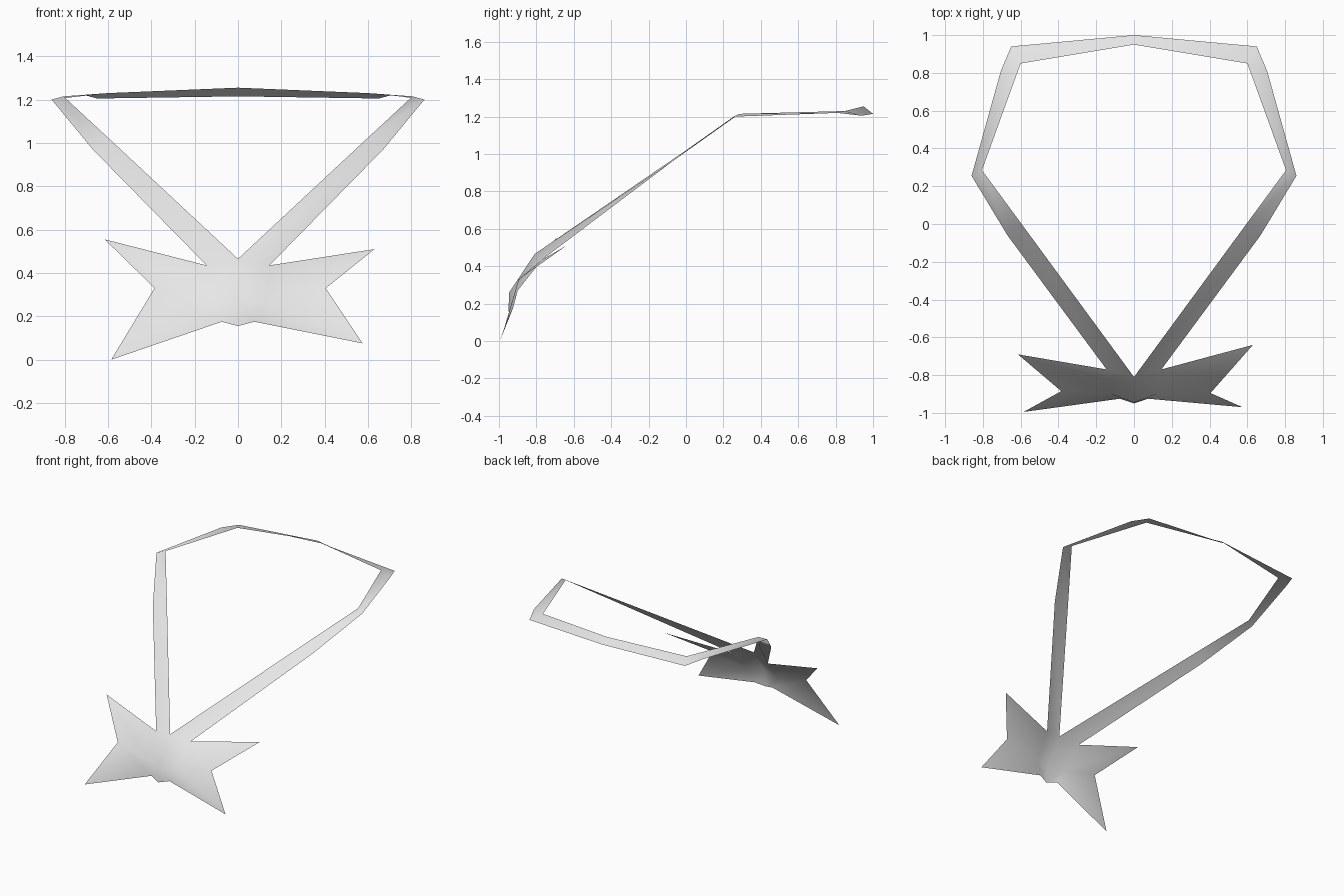
import bpy
import bmesh

if "Cube" in bpy.data.objects:
    bpy.data.objects.remove(bpy.data.objects["Cube"])

cloth = bpy.data.materials.new("light grey cloth")
cloth.diffuse_color = (0.8, 0.8, 0.8, 1)
cloth.use_nodes = True
cloth.node_tree.nodes["Principled BSDF"].inputs["Base Color"].default_value = cloth.diffuse_color

bm = bmesh.new()

# Centre line shared by both halves
top = bm.verts.new((0, -0.81, 0.465))
mid = bm.verts.new((0, -0.945, 0.26))
bottom = bm.verts.new((0, -0.95, 0.155))
back_out = bm.verts.new((0, 1.0, 1.215))
back_in = bm.verts.new((0, 0.95, 1.255))


def half(side, upper_tip, notch, lower_tip):
    """One bow wing with its neck strap; side is +1 or -1 in x."""
    def vert(p):
        return bm.verts.new((side * p[0], p[1], p[2]))

    def face(*vs):
        bm.faces.new(vs if side > 0 else vs[::-1])

    # Bow wing: four panels meeting at a fold beside the knot
    root = vert((0.145, -0.77, 0.435))
    fold = vert((0.12, -0.90, 0.27))
    hem = vert((0.075, -0.925, 0.175))
    up, inner, low = vert(upper_tip), vert(notch), vert(lower_tip)
    face(top, mid, fold, root)
    face(mid, bottom, hem, fold)
    face(root, fold, inner, up)
    face(fold, hem, low, inner)

    # Neck strap: strip of outer and inner edge points
    strip = [
        ((0.67, -0.06, 0.97), (0.595, 0.0, 1.02)),
        ((0.86, 0.255, 1.20), (0.805, 0.285, 1.215)),
        ((0.705, 0.81, 1.22), (0.60, 0.85, 1.23)),
    ]
    out_prev, in_prev = root, top
    for o, i in strip:
        out_v, in_v = vert(o), vert(i)
        face(in_prev, out_prev, out_v, in_v)
        out_prev, in_prev = out_v, in_v

    # Back corner and back of the neck
    corner = vert((0.65, 0.94, 1.205))
    face(in_prev, out_prev, corner)
    face(in_prev, corner, back_out, back_in)


half(1, (0.63, -0.64, 0.51), (0.405, -0.895, 0.33), (0.575, -0.97, 0.075))
half(-1, (0.615, -0.69, 0.555), (0.385, -0.885, 0.33), (0.585, -0.995, 0.0))

for f in bm.faces:
    f.smooth = True

mesh = bpy.data.meshes.new("bow_and_neck_strap")
bm.to_mesh(mesh)
bm.free()
mesh.materials.append(cloth)
bow = bpy.data.objects.new("bow_and_neck_strap", mesh)
bpy.context.collection.objects.link(bow)
